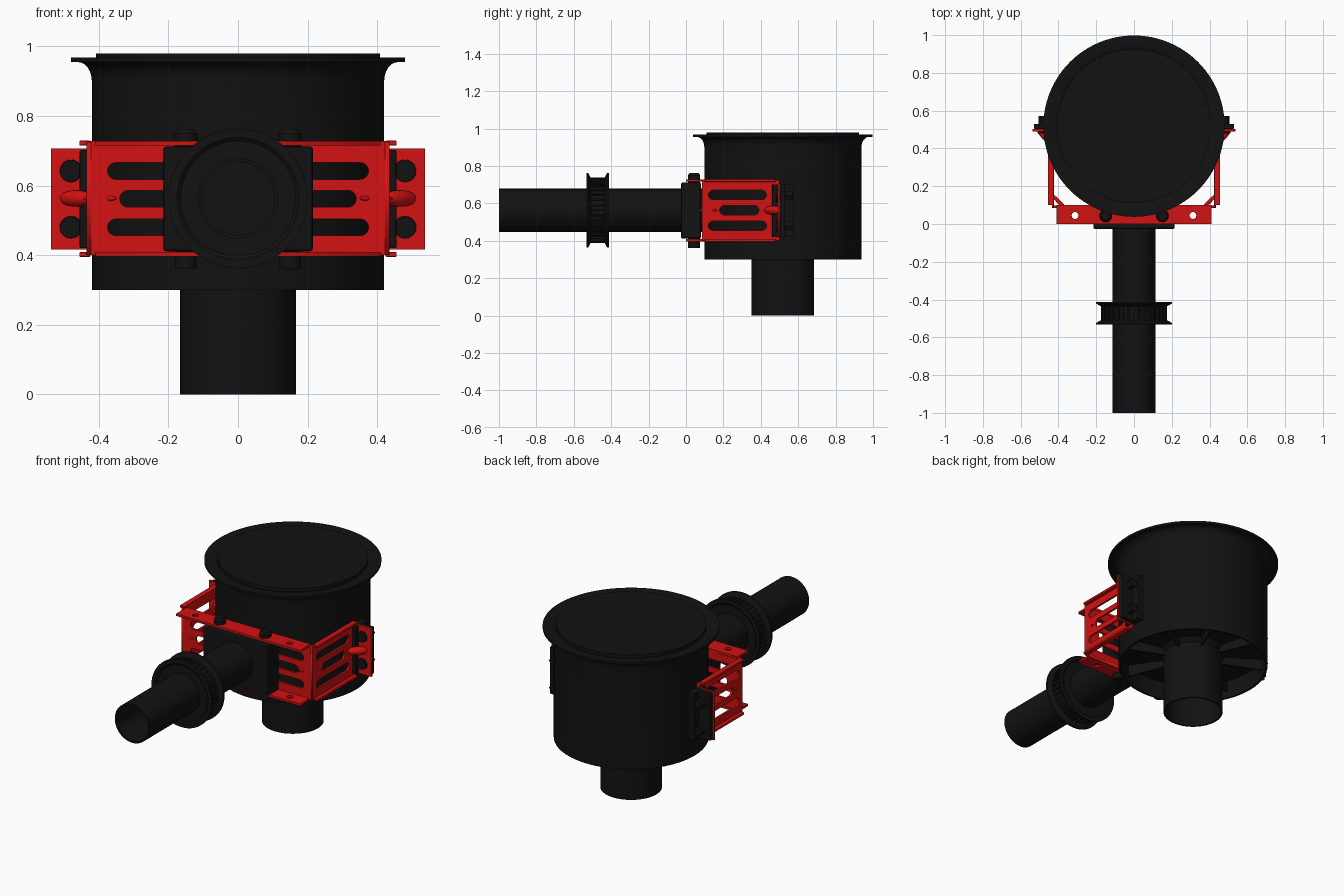
import bpy, bmesh, math
from mathutils import Matrix, Vector

if "Cube" in bpy.data.objects:
    bpy.data.objects.remove(bpy.data.objects["Cube"])

def material(name, rgb):
    m = bpy.data.materials.new(name)
    m.diffuse_color = (*rgb, 1)
    m.use_nodes = True
    m.node_tree.nodes["Principled BSDF"].inputs["Base Color"].default_value = m.diffuse_color
    return m

BLACK = material("black_plastic", (0.006, 0.006, 0.006))
RED = material("red_paint", (0.65, 0.006, 0.006))
CY, PZ = 0.518, 0.563          # body axis y, side pipe axis z
ALONG_Y = Matrix.Rotation(math.radians(90), 4, 'X')   # local z -> -y

def add(name, mesh, mat, smooth=False):
    ob = bpy.data.objects.new(name, mesh)
    bpy.context.collection.objects.link(ob)
    mesh.materials.clear()
    mesh.materials.append(mat)
    if smooth:
        bpy.ops.object.select_all(action='DESELECT')
        ob.select_set(True)
        bpy.context.view_layer.objects.active = ob
        bpy.ops.object.shade_smooth_by_angle(angle=math.radians(35))
    return ob

def finish(name, bm, mat, smooth=False):
    bmesh.ops.recalc_face_normals(bm, faces=bm.faces)
    me = bpy.data.meshes.new(name)
    bm.to_mesh(me)
    bm.free()
    return add(name, me, mat, smooth)

def lathe(name, profile, matrix, mat=BLACK, n=96):
    """Revolve a closed (radius, height) loop about local z."""
    bm = bmesh.new()
    rings = []
    for r, h in profile:
        if r == 0:
            rings.append([bm.verts.new((0, 0, h))] * n)
        else:
            rings.append([bm.verts.new((r * math.cos(2 * math.pi * i / n), r * math.sin(2 * math.pi * i / n), h)) for i in range(n)])
    for a, b in zip(rings, rings[1:] + rings[:1]):
        for i in range(n):
            j = (i + 1) % n
            vs = list(dict.fromkeys([a[i], a[j], b[j], b[i]]))
            if len(vs) > 2:
                bm.faces.new(vs)
    bm.transform(matrix)
    return finish(name, bm, mat, True)

def box(name, lo, hi, mat=BLACK, bevel=0.0, matrix=Matrix()):
    bm = bmesh.new()
    bmesh.ops.create_cube(bm, size=1)
    lo, hi = Vector(lo), Vector(hi)
    bm.transform(matrix @ Matrix.Translation((lo + hi) / 2) @ Matrix.Diagonal((*(hi - lo), 1)))
    if bevel:
        bmesh.ops.bevel(bm, geom=bm.edges[:], offset=bevel, segments=2, affect='EDGES', profile=0.5)
    return finish(name, bm, mat)

def slot(u0, u1, v, r, n=10):
    """Rounded slot outline; a circle when u1 - u0 == 2r."""
    pts = []
    for c, start in ((u1 - r, -90), (u0 + r, 90)):
        for i in range(n + 1):
            a = math.radians(start + 180 * i / n)
            pts.append((c + r * math.cos(a), v + r * math.sin(a)))
    return pts if u1 - u0 > 2 * r + 1e-6 else pts[:n] + pts[n + 1:-1]

def rect(u0, u1, v0, v1):
    return [(u0, v0), (u1, v0), (u1, v1), (u0, v1)]

def plate(name, outlines, t, matrix, mat=RED):
    """Sheet of thickness t; the first outline is the edge, the others are holes."""
    cu = bpy.data.curves.new(name + "_outline", 'CURVE')
    cu.dimensions, cu.fill_mode, cu.extrude = '2D', 'BOTH', t / 2
    for pts in outlines:
        sp = cu.splines.new('POLY')
        sp.points.add(len(pts) - 1)
        for p, (u, v) in zip(sp.points, pts):
            p.co = (u, v, 0, 1)
        sp.use_cyclic_u = True
    tmp = bpy.data.objects.new(name + "_tmp", cu)
    bpy.context.collection.objects.link(tmp)
    bpy.context.view_layer.update()
    me = bpy.data.meshes.new_from_object(tmp.evaluated_get(bpy.context.evaluated_depsgraph_get()))
    bpy.data.objects.remove(tmp)
    me.transform(matrix)
    return add(name, me, mat)

def bead(name, a, b, r):
    """Pressed stiffening bead between two points."""
    a, b = Vector(a), Vector(b)
    bm = bmesh.new()
    bmesh.ops.create_uvsphere(bm, u_segments=20, v_segments=12, radius=1)
    rot = (b - a).to_track_quat('Z', 'Y').to_matrix().to_4x4()
    bm.transform(Matrix.Translation((a + b) / 2) @ rot @ Matrix.Diagonal((r, r, (b - a).length / 2, 1)))
    return finish(name, bm, RED, True)

AT_BODY = Matrix.Translation((0, CY, 0))
AT_PIPE = Matrix.Translation((0, 0, PZ)) @ ALONG_Y
YZ = Matrix(((0, 0, 1, 0), (1, 0, 0, 0), (0, 1, 0, 0), (0, 0, 0, 1)))

# drain body: flared rim, lid, open skirt underneath
cove = [(0.42 + 0.04 * (1 - math.cos(a)), 0.90 + 0.055 * math.sin(a)) for a in [math.radians(15 * i) for i in range(7)]]
lathe("drain_body", [(0.408, 0.30), (0.42, 0.30)] + cove +
      [(0.48, 0.955), (0.48, 0.968), (0.425, 0.968), (0.408, 0.96)], AT_BODY)
lathe("lid", [(0, 0.95), (0.408, 0.95), (0.408, 0.98), (0, 0.98)], AT_BODY)
# funnel floor and bottom outlet
lathe("bottom_outlet", [(0.157, 0), (0.167, 0), (0.167, 0.36), (0.19, 0.385), (0.41, 0.41),
                        (0.41, 0.425), (0.18, 0.40), (0.157, 0.38)], AT_BODY)
for i in range(8):
    box("underside_rib", (0.16, -0.005, 0.34), (0.412, 0.005, 0.41),
        matrix=AT_BODY @ Matrix.Rotation(math.pi / 4 * (i + 0.5), 4, 'Z'))

# side pipe and its sealing collar (local z runs toward -y)
lathe("side_pipe", [(0.105, -0.12), (0.115, -0.12), (0.115, 1.0), (0.105, 1.0)], AT_PIPE, n=64)
lathe("pipe_collar", [(0.112, 0.42), (0.165, 0.42), (0.175, 0.412), (0.2, 0.412), (0.2, 0.422), (0.175, 0.435),
                      (0.165, 0.437), (0.165, 0.508), (0.175, 0.51), (0.2, 0.523), (0.2, 0.533),
                      (0.175, 0.533), (0.165, 0.525), (0.112, 0.525)], AT_PIPE, n=72)
for i in range(36):
    box("collar_tooth", (0.16, -0.005, 0.43), (0.176, 0.005, 0.515),
        matrix=AT_PIPE @ Matrix.Rotation(math.pi / 18 * i, 4, 'Z'))

# pipe mounting block held between the bracket flanges
box("pipe_block", (-0.215, -0.026, 0.411), (0.215, 0.08, 0.712), bevel=0.008)

# bracket front web with slots, and its top and bottom flanges
front = [rect(-0.425, 0.425, 0.40, 0.728)]
for s in (-1, 1):
    for z, end in ((0.642, 0.375), (0.562, 0.34), (0.48, 0.375)):
        front.append(slot(*sorted((s * 0.12, s * end)), z, 0.024))
plate("bracket_front_web", front, 0.012, Matrix.Translation((0, 0.091, 0)) @ ALONG_Y)
for nm, z in (("top", 0.722), ("bottom", 0.402)):
    plate(f"bracket_{nm}_flange", [rect(-0.41, 0.41, 0, 0.1)] +
          [slot(x - 0.018, x + 0.018, 0.045, 0.018) for x in (-0.312, 0.312)], 0.013, Matrix.Translation((0, 0, z)))

for s, side in ((-1, "left"), (1, "right")):
    # slotted side web with rolled lips
    plate(f"bracket_{side}_web", [rect(0.085, 0.5, 0.40, 0.725), slot(0.12, 0.43, 0.645, 0.025),
          slot(0.18, 0.39, 0.563, 0.025), slot(0.12, 0.43, 0.48, 0.025)], 0.012, Matrix.Translation((s * 0.429, 0, 0)) @ YZ)
    for z in (0.722, 0.402):
        x0, x1 = sorted((s * 0.424, s * 0.456))
        box(f"bracket_{side}_lip", (x0, 0.10, z - 0.007), (x1, 0.48, z + 0.007), RED, 0.003)
    # end tab with two bolt holes
    tab = [rect(*sorted((s * 0.425, s * 0.537)), 0.416, 0.706)]
    tab += [slot(s * 0.48 - 0.032, s * 0.48 + 0.032, z, 0.032) for z in (0.642, 0.48)]
    plate(f"bracket_{side}_tab", tab, 0.012, Matrix.Translation((0, 0.497, 0)) @ ALONG_Y)
    # pressed beads across the bends
    bead("tab_bead", (s * 0.42, 0.42, PZ), (s * 0.51, 0.51, PZ), 0.024)
    bead("corner_bead", (s * 0.35, 0.07, PZ), (s * 0.445, 0.165, PZ), 0.01)
    # body ear and its bolts
    x0, x1 = sorted((s * 0.40, s * 0.53))
    box(f"{side}_ear", (x0, 0.504, 0.42), (x1, 0.53, 0.702), bevel=0.004)
    x0, x1 = sorted((s * 0.40, s * 0.455))
    box(f"{side}_ear_base", (x0, 0.46, 0.42), (x1, 0.575, 0.702), bevel=0.004)
    for z in (0.642, 0.48):
        M = Matrix.Translation((s * 0.48, 0, z)) @ ALONG_Y
        lathe("ear_bolt", [(0, -0.505), (0.031, -0.505), (0.031, -0.48), (0, -0.48)], M, n=24)
        lathe("ear_nut", [(0, -0.572), (0.026, -0.572), (0.026, -0.525), (0, -0.525)], M, n=6)
    # flange bolts above and below the block
    lathe("top_flange_bolt", [(0, 0.70), (0.033, 0.70), (0.033, 0.75), (0.024, 0.762), (0, 0.762)],
          Matrix.Translation((s * 0.15, 0.043, 0)), n=32)
    lathe("bottom_flange_bolt", [(0, 0.362), (0.031, 0.362), (0.031, 0.42), (0, 0.42)],
          Matrix.Translation((s * 0.15, 0.043, 0)), n=32)
